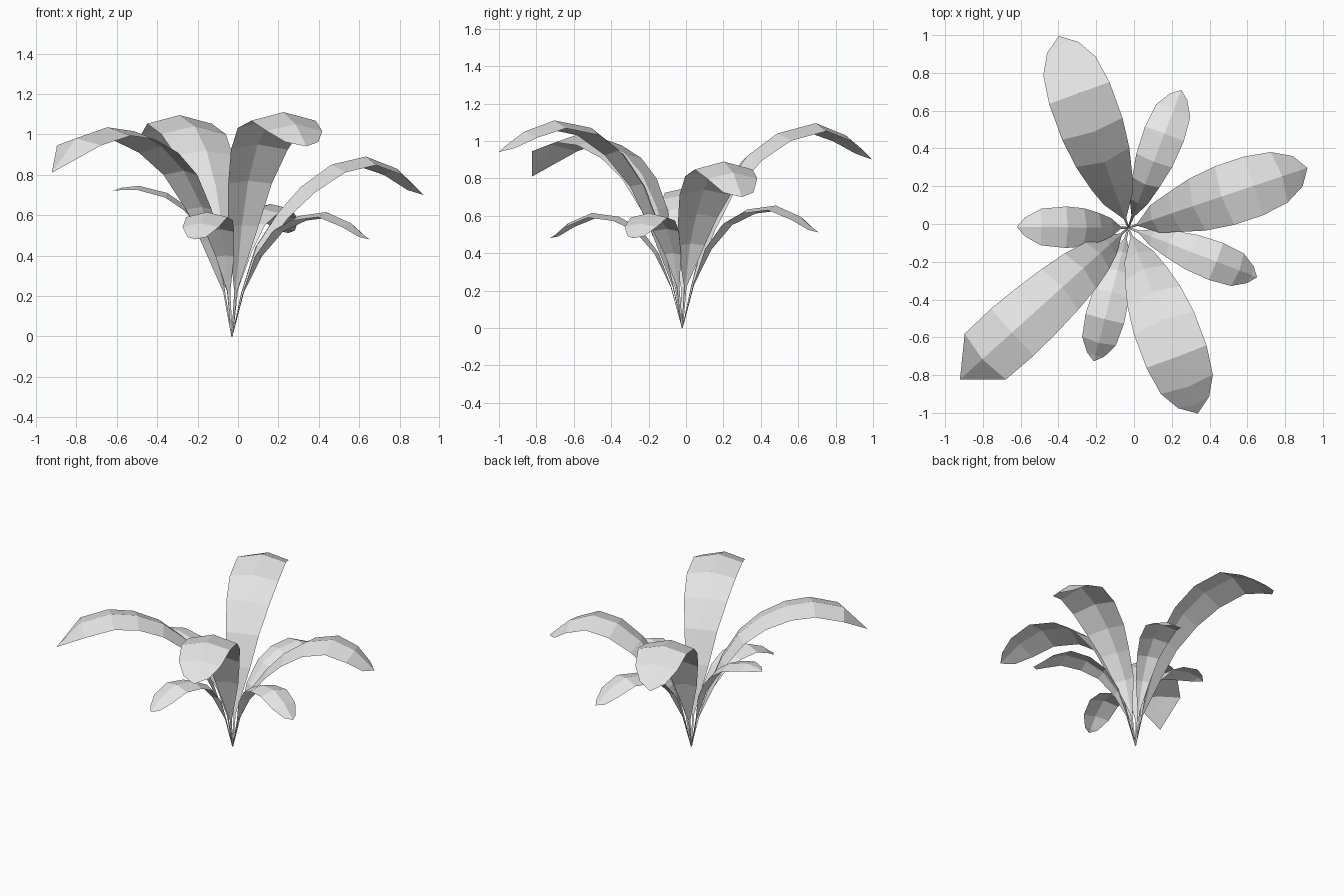
import bpy, bmesh
from math import radians
from mathutils import Matrix, Vector

cube = bpy.data.objects.get("Cube")
if cube:
    bpy.data.objects.remove(cube, do_unlink=True)

# Single plain grey for the whole plant
grey = bpy.data.materials.new("plain_grey")
grey.use_nodes = True
grey.diffuse_color = (0.8, 0.8, 0.8, 1)
grey.node_tree.nodes["Principled BSDF"].inputs["Base Color"].default_value = grey.diffuse_color

ROOT = Vector((-0.03, -0.02, 0))
FOLD = 0.25  # how far the blade edges hang below the midrib

# Midrib curves: (distance from root, height)
TALL = [(0, 0), (.05, .22), (.14, .55), (.23, .77), (.36, .95),
        (.52, 1.07), (.73, 1.11), (.9, 1.05), (1.0, .98), (1.05, .94)]
BACK = [(0, 0), (.05, .22), (.14, .53), (.23, .74), (.37, .92),
        (.54, 1.04), (.76, 1.095), (.93, 1.03), (1.03, .95), (1.08, .9)]
LOW = [(0, 0), (.05, .22), (.13, .45), (.24, .61), (.36, .74),
       (.52, .85), (.7, .89), (.86, .83), (.96, .74), (1, .7)]
BLUNT = [(0, 0), (.05, .22), (.13, .47), (.2, .64), (.32, .82),
         (.47, .94), (.65, 1.015), (.83, 1.035), (1.04, .98), (1.2, .81)]
SMALL = [(0, 0), (.06, .22), (.13, .4), (.23, .53), (.35, .595),
         (.5, .615), (.63, .56), (.7, .5), (.73, .48)]
UPRIGHT = [(0, 0), (.04, .22), (.08, .42), (.14, .54), (.22, .64),
           (.32, .71), (.46, .745), (.55, .735), (.59, .72)]

# Half widths along the midrib, from stem to tip
BROAD_W = [.004, .007, .08, .115, .15, .17, .17, .147, .088, 0]
BLUNT_W = [.004, .007, .065, .095, .125, .145, .16, .168, .163, 0]
SMALL_W = [.004, .007, .045, .07, .092, .1, .088, .045, 0]


def make_leaf(name, angle, midrib, widths, reach=1, rise=1, spread=1):
    """Folded blade on a narrow stem, grown along +x and then turned."""
    spine = [Vector((r * reach, 0, z * rise)) for r, z in midrib]
    bm = bmesh.new()
    rows = []
    for i, (p, w) in enumerate(zip(spine, widths)):
        t = (spine[min(i + 1, len(spine) - 1)] - spine[max(i - 1, 0)]).normalized()
        drop = Vector((t.z, 0, -t.x)) * w * FOLD
        side = Vector((0, w * spread, 0))
        mid = bm.verts.new(p)
        if w:
            rows.append((bm.verts.new(p + drop - side), mid, bm.verts.new(p + drop + side)))
        else:
            rows.append((mid, mid, mid))
    for a, b in zip(rows, rows[1:]):
        for k in (0, 1):
            corners = [a[k], b[k], b[k + 1], a[k + 1]]
            bm.faces.new(list(dict.fromkeys(corners)))
    bm.transform(Matrix.Translation(ROOT) @ Matrix.Rotation(radians(angle), 4, "Z"))
    bm.normal_update()
    if sum(f.normal.z for f in bm.faces) < 0:
        bmesh.ops.reverse_faces(bm, faces=bm.faces[:])
    mesh = bpy.data.meshes.new(name)
    bm.to_mesh(mesh)
    bm.free()
    mesh.materials.append(grey)
    bpy.context.collection.objects.link(bpy.data.objects.new(name, mesh))


# Four large leaves
make_leaf("front_large_leaf", -69.5, TALL, BROAD_W)
make_leaf("back_large_leaf", 110, BACK, BROAD_W)
make_leaf("left_large_leaf", 18.5, LOW, BROAD_W, spread=.96)
make_leaf("right_large_leaf", 222, BLUNT, BLUNT_W)

# Four small leaves between them
make_leaf("front_small_leaf", -104.5, SMALL, SMALL_W, spread=1.05)
make_leaf("left_small_leaf", -21, SMALL, SMALL_W, spread=1.05)
make_leaf("back_small_leaf", 69, SMALL, SMALL_W, reach=1.07, rise=1.065, spread=1.1)
make_leaf("right_small_leaf", 179.5, UPRIGHT, SMALL_W, spread=1.1)
